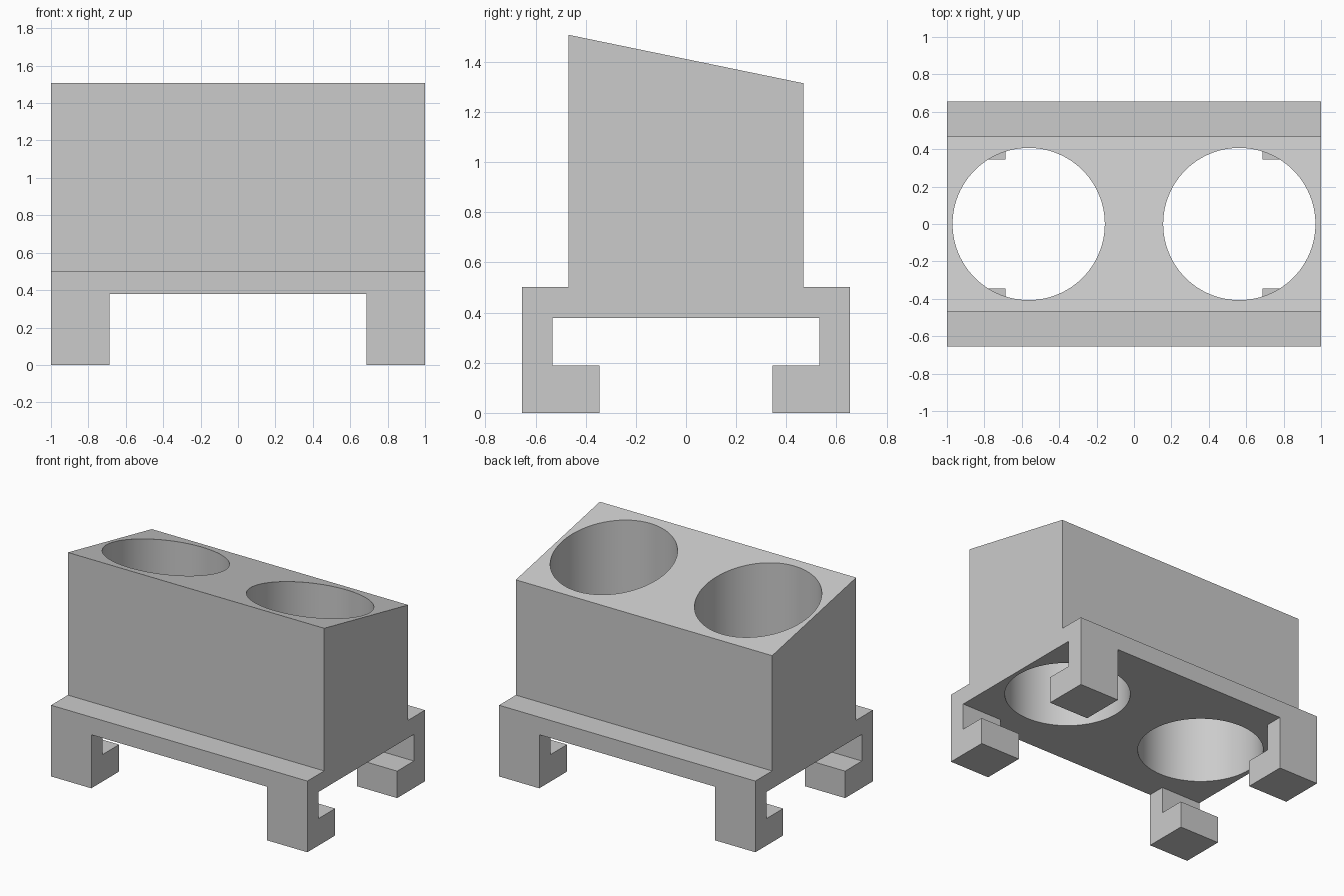
import bpy
import bmesh

default = bpy.data.objects.get("Cube")
if default:
    bpy.data.objects.remove(default, do_unlink=True)

grey = bpy.data.materials.new("plain grey")
grey.use_nodes = True
grey.diffuse_color = (0.6, 0.6, 0.6, 1)
grey.node_tree.nodes["Principled BSDF"].inputs["Base Color"].default_value = (0.6, 0.6, 0.6, 1)


def extrude_profile(name, points, x0, x1):
    """Extrude a (y, z) outline along x."""
    bm = bmesh.new()
    face = bm.faces.new([bm.verts.new((x0, y, z)) for y, z in points])
    grown = bmesh.ops.extrude_face_region(bm, geom=[face])
    moved = [v for v in grown["geom"] if isinstance(v, bmesh.types.BMVert)]
    bmesh.ops.translate(bm, verts=moved, vec=(x1 - x0, 0, 0))
    bmesh.ops.recalc_face_normals(bm, faces=bm.faces)
    mesh = bpy.data.meshes.new(name)
    bm.to_mesh(mesh)
    bm.free()
    mesh.materials.append(grey)
    obj = bpy.data.objects.new(name, mesh)
    bpy.context.collection.objects.link(obj)
    return obj


BODY_Y, RIM_Y = 0.468, 0.655
UNDERSIDE, RIM_TOP = 0.378, 0.502
LEG_INNER_X = 0.686

# Sloped holder block with a ledge along front and back
body = extrude_profile("holder_body", [
    (-RIM_Y, UNDERSIDE), (RIM_Y, UNDERSIDE), (RIM_Y, RIM_TOP), (BODY_Y, RIM_TOP),
    (BODY_Y, 1.315), (-BODY_Y, 1.508), (-BODY_Y, RIM_TOP), (-RIM_Y, RIM_TOP)], -1, 1)

# Two round wells cut right through
for side, sx in (("left", 1), ("right", -1)):
    bpy.ops.mesh.primitive_cylinder_add(vertices=96, radius=0.407, depth=3,
                                        location=(sx * 0.563, 0, 1))
    cutter = bpy.context.object
    cutter.name = side + "_well_cutter"
    cutter.data.materials.append(grey)
    cutter.hide_render = True
    cutter.hide_set(True)
    cutter.display_type = 'WIRE'
    cut = body.modifiers.new(side + "_well", 'BOOLEAN')
    cut.operation = 'DIFFERENCE'
    cut.solver = 'EXACT'
    cut.object = cutter

# Apply the cuts, drop the cutters
bpy.context.view_layer.update()
cut_mesh = bpy.data.meshes.new_from_object(
    body.evaluated_get(bpy.context.evaluated_depsgraph_get()))
cutters = [m.object for m in body.modifiers]
body.modifiers.clear()
body.data = cut_mesh
for cutter in cutters:
    bpy.data.objects.remove(cutter, do_unlink=True)

# Smooth well walls, sharp edges elsewhere
bpy.ops.object.select_all(action='DESELECT')
body.select_set(True)
bpy.context.view_layer.objects.active = body
bpy.ops.object.shade_smooth_by_angle(angle=0.5)

# Four hooked feet, toes pointing inwards
for end, sy in (("front", -1), ("back", 1)):
    outline = [(sy * y, z) for y, z in (
        (RIM_Y, 0), (RIM_Y, UNDERSIDE), (0.532, UNDERSIDE),
        (0.532, 0.19), (0.345, 0.19), (0.345, 0))]
    for side, sx in (("left", 1), ("right", -1)):
        extrude_profile(f"{end}_{side}_foot", outline, sx * LEG_INNER_X, sx)
